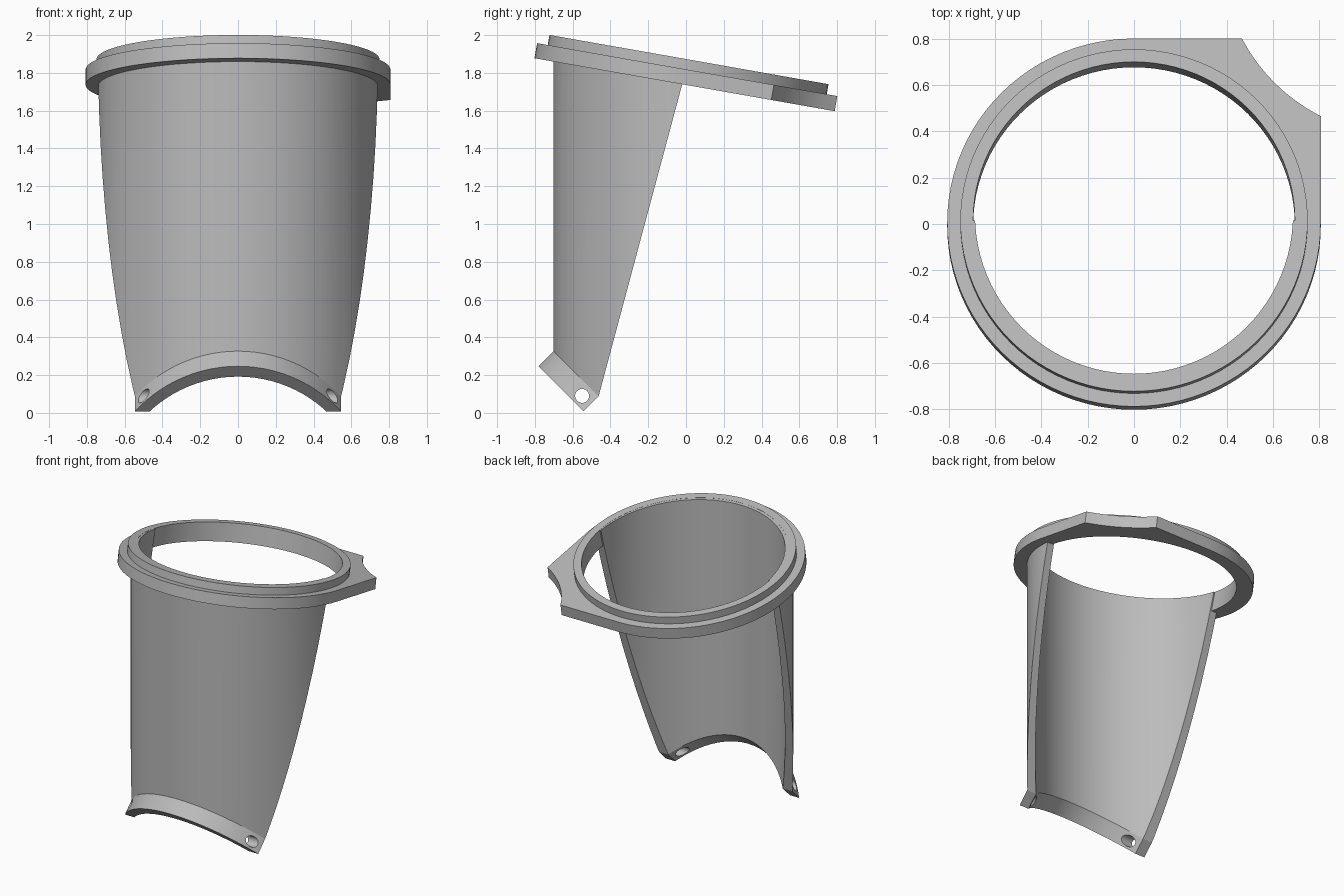
import bpy, bmesh
from math import sin, cos, radians, sqrt, tau
from mathutils import Vector, Matrix

cube = bpy.data.objects.get("Cube")
if cube:
    bpy.data.objects.remove(cube)

grey = bpy.data.materials.new("plain grey")
grey.use_nodes = True
grey.diffuse_color = (0.5, 0.5, 0.5, 1)
grey.node_tree.nodes["Principled BSDF"].inputs["Base Color"].default_value = (0.5, 0.5, 0.5, 1)

SEGS = 96
TILT = Matrix.Translation((0, -0.0075, 1.7375)) @ Matrix.Rotation(radians(-10), 4, "X")
STEP_Z, TOP_Z = 0.081, 0.135      # ring heights along its own axis
RIM = 0.807                       # outer radius of the flange


def circle(r):
    return lambda a: r


def tabbed(a):
    """Flange outline: round, with a square corner scooped by a concave arc."""
    c, s = cos(a), sin(a)
    if c <= 0 or s <= 0:
        return RIM
    r = RIM / max(c, s)
    centre, scoop = 1.17, 0.792
    along = centre * (c + s)
    disc = along ** 2 - 2 * centre ** 2 + scoop ** 2
    return min(r, along - sqrt(disc)) if disc > 0 else r


def loft(bm, sections, y0=0):
    """Closed ring of quads through (outline, height) sections."""
    loops = []
    for outline, z in sections:
        angles = [tau * i / SEGS for i in range(SEGS)]
        loops.append([bm.verts.new((outline(a) * cos(a), y0 + outline(a) * sin(a), z))
                      for a in angles])
    for la, lb in zip(loops, loops[1:] + loops[:1]):
        for i in range(SEGS):
            j = (i + 1) % SEGS
            bm.faces.new((la[i], la[j], lb[j], lb[i]))
    bmesh.ops.recalc_face_normals(bm, faces=bm.faces)


def cut(bm, point, normal):
    """Remove the side the normal points to and cap the opening."""
    res = bmesh.ops.bisect_plane(bm, geom=bm.verts[:] + bm.edges[:] + bm.faces[:],
                                 plane_co=point, plane_no=normal, clear_outer=True)
    edges = [e for e in res["geom_cut"] if isinstance(e, bmesh.types.BMEdge)]
    return bmesh.ops.edgenet_fill(bm, edges=edges)["faces"]


def finish(bm, name):
    bmesh.ops.recalc_face_normals(bm, faces=bm.faces)
    mesh = bpy.data.meshes.new(name)
    bm.to_mesh(mesh)
    bm.free()
    mesh.materials.append(grey)
    obj = bpy.data.objects.new(name, mesh)
    bpy.context.collection.objects.link(obj)
    return obj


def smooth(obj):
    bpy.ops.object.select_all(action="DESELECT")
    obj.select_set(True)
    bpy.context.view_layer.objects.active = obj
    bpy.ops.object.shade_smooth_by_angle(angle=radians(25))


# Tilted stepped ring with the scooped corner tab
bm = bmesh.new()
loft(bm, [(circle(0.695), 0), (tabbed, 0), (tabbed, STEP_Z),
          (circle(0.75), STEP_Z), (circle(0.75), TOP_Z), (circle(0.695), TOP_Z)])
bm.transform(TILT)
smooth(finish(bm, "top_ring"))

# Curved wall: a tube trimmed at the back, top and foot
bm = bmesh.new()
loft(bm, [(circle(0.687), 0), (circle(0.742), 0),
          (circle(0.742), 2.1), (circle(0.687), 2.1)], y0=0.04)
slant = radians(15)
cut(bm, (0, -0.02, 1.74), (0, cos(slant), -sin(slant)))
cut(bm, TILT @ Vector((0, 0, TOP_Z - 0.001)), TILT.to_3x3() @ Vector((0, 0, 1)))
foot = cut(bm, (0, -0.70, 0.325), (0, -1, -1))

# Foot lip: the lower cut pushed out square to its plane
ext = bmesh.ops.extrude_face_region(bm, geom=foot)
lip = [v for v in ext["geom"] if isinstance(v, bmesh.types.BMVert)]
bmesh.ops.translate(bm, verts=lip, vec=(0, -0.08, -0.08))
drop = min(v.co.z for v in bm.verts)
for v in lip:
    v.co.z = max(v.co.z, 0) if drop < 0 else v.co.z
wall = finish(bm, "curved_wall")

# Screw holes through both ends of the lip
bm = bmesh.new()
bmesh.ops.create_cone(bm, cap_ends=True, segments=32, radius1=0.037, radius2=0.037, depth=2,
                      matrix=Matrix.Translation((0, -0.55, 0.09)) @ Matrix.Rotation(radians(90), 4, "Y"))
drill = finish(bm, "hole_cutter")
drill.hide_render = True
mod = wall.modifiers.new("screw_holes", "BOOLEAN")
mod.operation, mod.solver, mod.object = "DIFFERENCE", "EXACT", drill
bpy.context.view_layer.objects.active = wall
bpy.ops.object.modifier_apply(modifier=mod.name)
bpy.data.objects.remove(drill)
smooth(wall)
